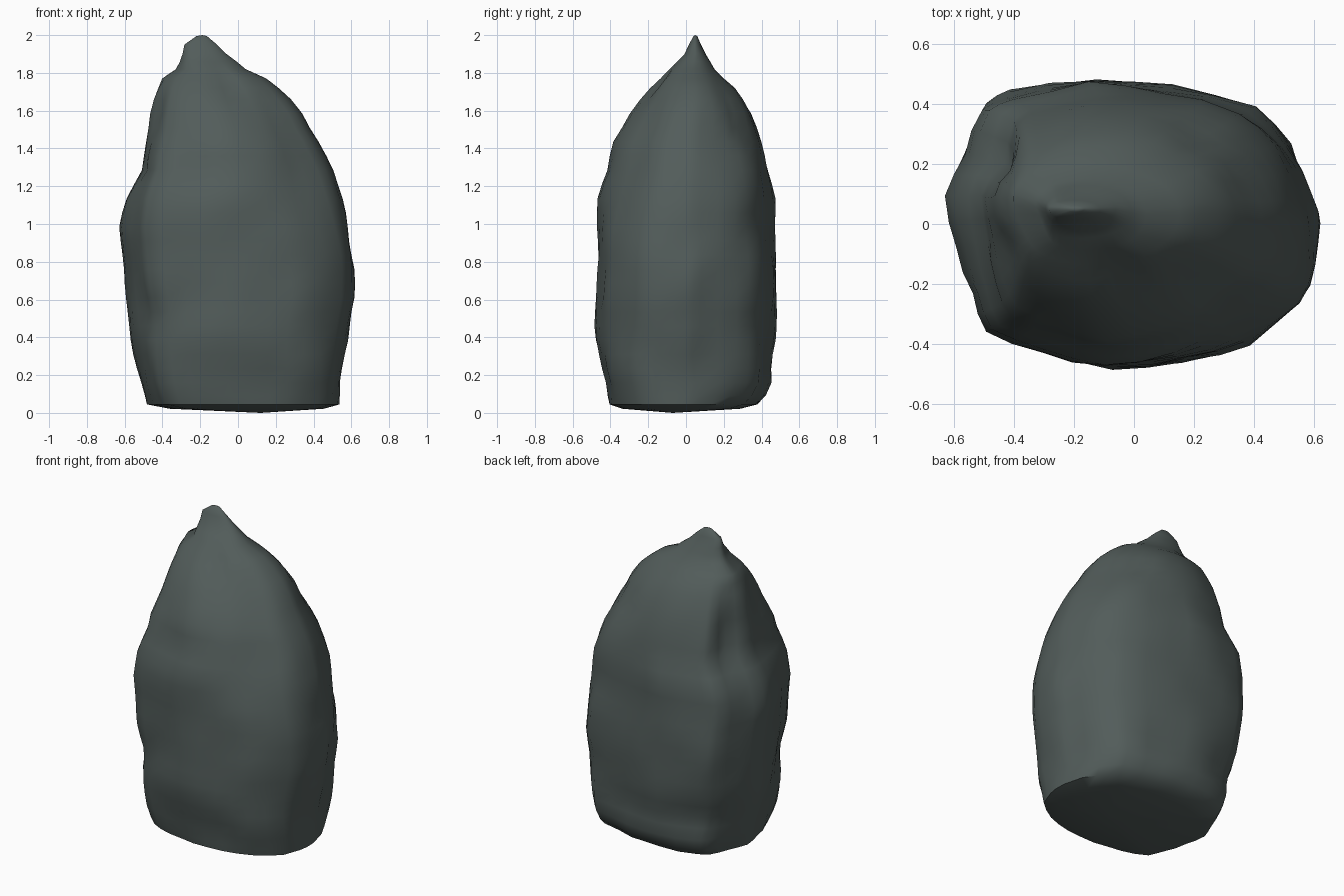
import bpy, bmesh, math
from mathutils import Vector, noise

if "Cube" in bpy.data.objects:
    bpy.data.objects.remove(bpy.data.objects["Cube"])

# Heights with left, right, front, back extents
SECTIONS = [
    (0.045, -.48, .54, -.41, .38), (0.09, -.495, .545, -.42, .425), (0.16, -.515, .545, -.43, .455),
    (0.28, -.545, .55, -.46, .45), (0.42, -.58, .58, -.49, .48), (0.60, -.585, .615, -.48, .48),
    (0.80, -.605, .615, -.475, .485), (1.00, -.62, .58, -.475, .465),
    (1.15, -.59, .55, -.465, .465), (1.28, -.515, .51, -.415, .435),
    (1.42, -.50, .44, -.39, .405), (1.60, -.47, .33, -.285, .345),
    (1.70, -.44, .24, -.21, .28), (1.77, -.39, .15, -.14, .20),
    (1.82, -.31, .04, -.095, .15), (1.90, -.295, -.06, -.01, .105),
    (1.95, -.285, -.11, .015, .08), (1.995, -.22, -.165, .04, .06)]

# Outline seen from above
OUTLINE = [(.62, 0), (.61, -.14), (.55, -.27), (.38, -.41), (.17, -.46), (-.08, -.49),
           (-.30, -.44), (-.49, -.37), (-.54, -.24), (-.59, -.08), (-.62, .10), (-.57, .25),
           (-.50, .40), (-.42, .44), (-.14, .49), (.12, .465), (.40, .39), (.52, .27), (.60, .08)]


def lerp(a, b, t):
    return a + (b - a) * t


def section(z):
    for a, b in zip(SECTIONS, SECTIONS[1:]):
        if z <= b[0]:
            t = (z - a[0]) / (b[0] - a[0])
            return [lerp(p, q, t) for p, q in zip(a[1:], b[1:])]
    return SECTIONS[-1][1:]


# Grooves (negative depth = bulge): angle, height, angular width, height range, depth
GROOVES = [(-48, 1.38, 24, .30, .05), (-50, 1.15, 9, .18, .025),   # front right
           (-45, .20, 22, .14, -.035),
           (150, 1.38, 10, .24, .055), (155, 1.80, 20, .07, -.05),  # back left
           (135, .30, 20, .16, .03), (135, .75, 20, .15, -.015),
           (-163, 1.58, 14, .15, .035), (-142, 1.32, 16, .10, -.035),  # front left
           (-140, .48, 18, .14, .04), (-135, .14, 20, .10, -.025),
           (42, .27, 24, .14, -.035), (45, 1.53, 22, .16, .03),  # back right
           (-75, 1.70, 16, .10, .03)]


def groove(angle, z):
    total = 0
    for a, h, w, r, d in GROOVES:
        da = (math.degrees(angle) - a + 180) % 360 - 180
        total += d * math.exp(-(da / w) ** 2 - ((z - h) / r) ** 2)
    return total


# Stone body
bm = bmesh.new()
loops = []
heights = [.045, .09, .16] + [.16 + .075 * i for i in range(1, 21)] + [1.72, 1.77, 1.82, 1.86, 1.9, 1.95, 1.995]
ring = []
for i, p in enumerate(OUTLINE):
    q = OUTLINE[(i + 1) % len(OUTLINE)]
    ring += [p, ((p[0] + q[0]) * .504, (p[1] + q[1]) * .504)]
ring.reverse()

for z in heights:
    l, r, f, b = section(z)
    loop = []
    for px, py in ring:
        u, v = px / .62, py / .49
        k = max(0, min(1, (z - 1.1) / .6))       # rounder towards the peak, squarer on the left
        if u < 0:
            k *= .6
        n = math.hypot(u, v)
        u, v = lerp(u, u / n, k), lerp(v, v / n, k)
        x = (l + r) / 2 + u * (r - l) / 2
        y = (f + b) / 2 + v * (b - f) / 2
        ang = math.atan2(v, u)
        fade = min(1, (2 - z) / .25)
        rough = noise.noise(Vector((x * 7, y * 7, z * 4 + 9))) * .016
        d = (rough - groove(ang, z)) * fade
        loop.append(bm.verts.new((x + math.cos(ang) * d, y + math.sin(ang) * d, z)))
    loops.append(loop)

# Underside, nearly flat with a low point
low = Vector((.12, -.07, 0))
inner = []
for v in loops[0]:
    p = v.co.lerp(low, .2)
    p.z = .022
    inner.append(bm.verts.new(p))
loops.insert(0, inner)

count = len(ring)
for a, b in zip(loops, loops[1:]):
    for i in range(count):
        j = (i + 1) % count
        bm.faces.new((a[i], a[j], b[j], b[i]))

base = bm.verts.new(low)
peak = bm.verts.new((-.19, .05, 2.0))
for i in range(count):
    j = (i + 1) % count
    bm.faces.new((base, loops[0][j], loops[0][i]))
    bm.faces.new((peak, loops[-1][i], loops[-1][j]))
bmesh.ops.recalc_face_normals(bm, faces=bm.faces)

mesh = bpy.data.meshes.new("standing_stone")
bm.to_mesh(mesh)
bm.free()
stone = bpy.data.objects.new("standing_stone", mesh)
bpy.context.collection.objects.link(stone)

mat = bpy.data.materials.new("dark slate grey")
mat.diffuse_color = (.085, .108, .103, 1)
mat.use_nodes = True
mat.node_tree.nodes["Principled BSDF"].inputs["Base Color"].default_value = mat.diffuse_color
mesh.materials.append(mat)

bpy.context.view_layer.objects.active = stone
stone.select_set(True)
bpy.ops.object.shade_smooth_by_angle(angle=math.radians(50))
